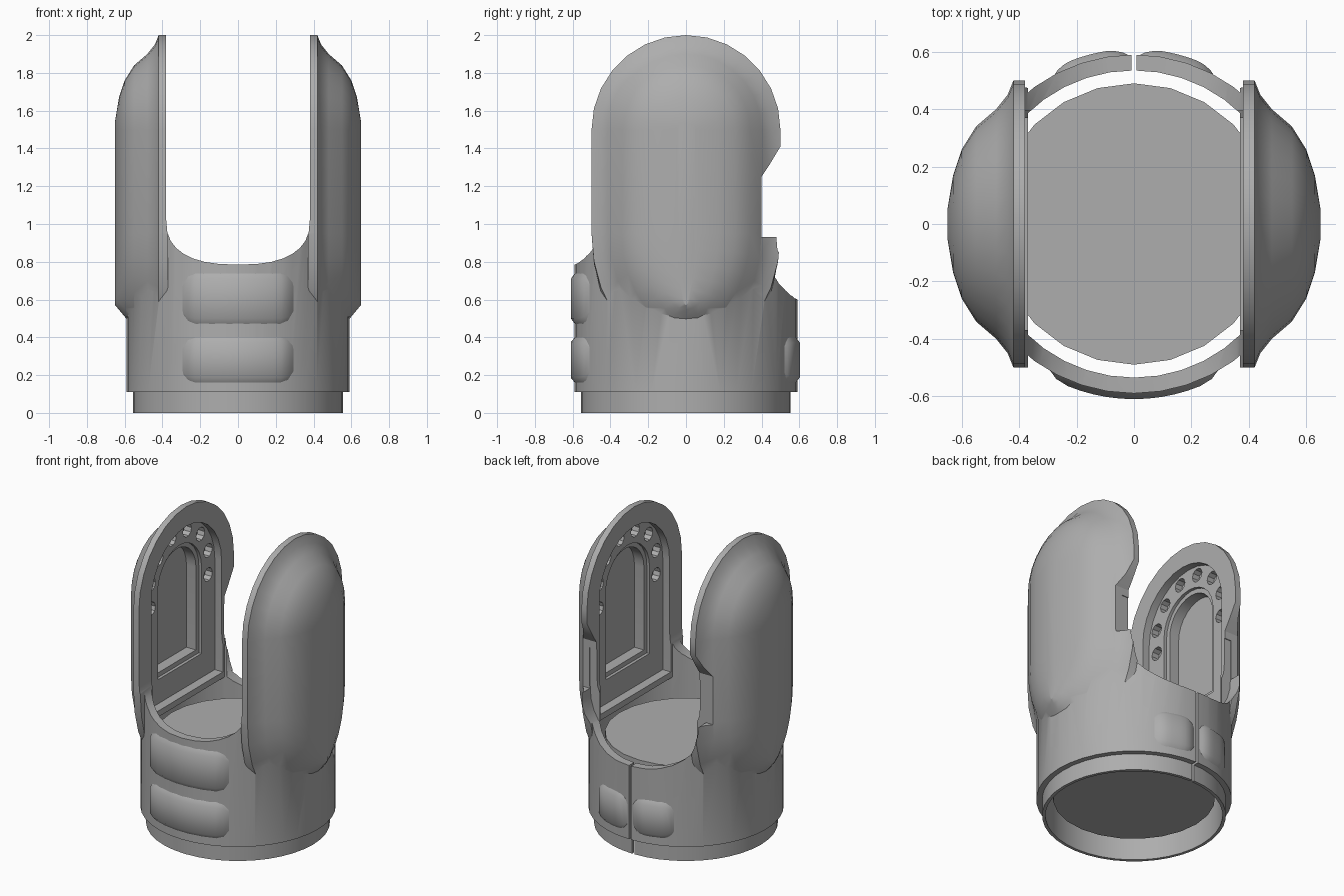
import bpy, bmesh
from math import sin, cos, pi, radians

cube = bpy.data.objects.get("Cube")
if cube:
    bpy.data.objects.remove(cube, do_unlink=True)

grey = bpy.data.materials.new("matte_grey")
grey.use_nodes = True
grey.diffuse_color = (0.42, 0.42, 0.42, 1)
grey.node_tree.nodes["Principled BSDF"].inputs["Base Color"].default_value = (0.42, 0.42, 0.42, 1)


def loft(name, rings, capped=True, closed=True):
    """Skin a list of equal-length point rings."""
    bm = bmesh.new()
    rows = [[bm.verts.new(p) for p in ring] for ring in rings]
    n = len(rows[0])
    for a, b in zip(rows, rows[1:]):
        for i in range(n if closed else n - 1):
            j = (i + 1) % n
            bm.faces.new((a[i], a[j], b[j], b[i]))
    if capped:
        bm.faces.new(rows[0])
        bm.faces.new(rows[-1])
    bmesh.ops.recalc_face_normals(bm, faces=bm.faces)
    mesh = bpy.data.meshes.new(name)
    bm.to_mesh(mesh)
    bm.free()
    mesh.materials.append(grey)
    obj = bpy.data.objects.new(name, mesh)
    bpy.context.collection.objects.link(obj)
    return obj


def drum(name, r, z0, z1, n=40):
    circle = [(r * cos(2 * pi * i / n), r * sin(2 * pi * i / n)) for i in range(n)]
    return loft(name, [[(x, y, z) for x, y in circle] for z in (z0, z1)])


def prism(name, axis, outline, a, b):
    """Extrude an outline of (u, z) points along x or y."""
    place = (lambda t, u, z: (t, u, z)) if axis == "x" else (lambda t, u, z: (u, t, z))
    return loft(name, [[place(t, u, z) for u, z in outline] for t in (a, b)])


def boolean(obj, other, operation):
    """Apply a boolean and discard the helper."""
    other.hide_render = True
    mod = obj.modifiers.new("boolean", "BOOLEAN")
    mod.operation, mod.solver, mod.object = operation, "EXACT", other
    bpy.context.view_layer.objects.active = obj
    bpy.ops.object.modifier_apply(modifier=mod.name)
    bpy.data.objects.remove(other, do_unlink=True)


def smooth(obj, angle=32):
    bpy.ops.object.select_all(action="DESELECT")
    obj.select_set(True)
    bpy.context.view_layer.objects.active = obj
    bpy.ops.object.shade_smooth_by_angle(angle=radians(angle))


def arch(w, base, n=14):
    """Round-topped, square-bottomed outline."""
    top = [(w * cos(pi * i / n), 1.5 + w * sin(pi * i / n)) for i in range(n + 1)]
    return top + [(-w, base), (w, base)]


def capsule(w, depth, n=14):
    """Round top and elliptical bottom."""
    top = [(w * cos(pi * i / n), 1.5 + w * sin(pi * i / n)) for i in range(n + 1)]
    low = [(-w * cos(pi * i / n), 0.95 - depth * sin(pi * i / n)) for i in range(n + 1)]
    return top + low


def u_slot(w, bottom, shoulder, top, n=16):
    low = []
    for i in range(n + 1):
        c, s = cos(pi * i / n), sin(pi * i / n)
        u = w * abs(c) ** 0.8 * (1 if c > 0 else -1)
        low.append((-u, shoulder - (shoulder - bottom) * s ** 0.8))
    return low + [(w, top), (-w, top)]


# Hollow sleeve with a narrower bottom collar
sleeve = drum("sleeve", 0.59, 0.11, 1.0)
boolean(sleeve, drum("collar", 0.555, 0, 0.3), "UNION")
boolean(sleeve, drum("bore", 0.535, -0.2, 1.2), "DIFFERENCE")

# Two upright arms with bulging outer sides
levels = [(0.37, 0.5), (0.42, 0.5), (0.44, 0.45), (0.48, 0.40), (0.55, 0.34),
          (0.6, 0.26), (0.63, 0.17), (0.65, 0.05)]
for side in (-1, 1):
    arm = loft("arm", [[(side * x, y, z) for y, z in capsule(w, 0.38 + 1.2 * (0.65 - x))]
                       for x, w in levels])
    boolean(arm, drum("bore", 0.537, -0.2, 0.72), "DIFFERENCE")
    boolean(sleeve, arm, "UNION")

# Openings at the front and back, with a relief in the rear arm edges
boolean(sleeve, prism("front_slot", "y", u_slot(0.38, 0.785, 1.02, 2.3), -1, 1), "DIFFERENCE")
boolean(sleeve, prism("back_slot", "y", u_slot(0.43, 0.6, 0.96, 1.2), 0.395, 1), "DIFFERENCE")
notch = [(0.4, 0.93), (0.4, 1.25), (0.44, 1.31), (0.5, 1.41), (0.8, 1.41), (0.8, 0.93)]
boolean(sleeve, prism("rear_notch", "x", notch, -1, 1), "DIFFERENCE")

# Recessed inner arm faces with a stepped window and an arc of holes
for w, base, depth in ((0.37, 0.76, 0.43), (0.23, 0.92, 0.45), (0.2, 0.95, 0.52)):
    boolean(sleeve, prism("recess", "x", arch(w, base), -depth, depth), "DIFFERENCE")
for k in range(8):
    a = radians(30 * k - 15)
    cy, cz = 0.31 * cos(a), 1.5 + 0.31 * sin(a)
    hole = [(cy + 0.045 * cos(pi * i / 5), cz + 0.045 * sin(pi * i / 5)) for i in range(10)]
    boolean(sleeve, prism("hole", "x", hole, -0.48, 0.48), "DIFFERENCE")

# Narrow split down the back
split = [(-0.008, -0.2), (0.008, -0.2), (0.008, 0.9), (-0.008, 0.9)]
boolean(sleeve, prism("split", "y", split, 0.3, 1), "DIFFERENCE")
sleeve.name = "sleeve_with_arms"
smooth(sleeve)


# Raised grip pads wrapped around the sleeve
def pad(name, u0, u1, z0, z1, facing, n=14):
    mid, half = (z0 + z1) / 2, (z1 - z0) / 2
    rows = []
    for i in range(n + 1):
        t = i / n
        edge = min(t, 1 - t) * (u1 - u0)
        ease = min(1, edge / 0.07)
        h = half * (0.55 + 0.45 * ease ** 0.5)
        high = 0.583 + 0.027 * ease ** 0.6
        a = (u0 + t * (u1 - u0)) / 0.59
        rows.append([(r * sin(a), facing * r * cos(a), mid + k * h)
                     for r, k in ((0.58, -1), (high, -0.72), (high, 0.72), (0.58, 1))])
    smooth(loft(name, rows, capped=False, closed=False), 50)


pad("front_lower_pad", -0.32, 0.32, 0.15, 0.41, -1)
pad("front_upper_pad", -0.32, 0.32, 0.46, 0.75, -1)
for side in (-1, 1):
    ends = sorted((side * 0.01, side * 0.3))
    pad("back_pad", ends[0], ends[1], 0.15, 0.41, 1, 10)

# Loose core inside the sleeve
smooth(drum("inner_core", 0.49, 0.12, 0.6, 24))
